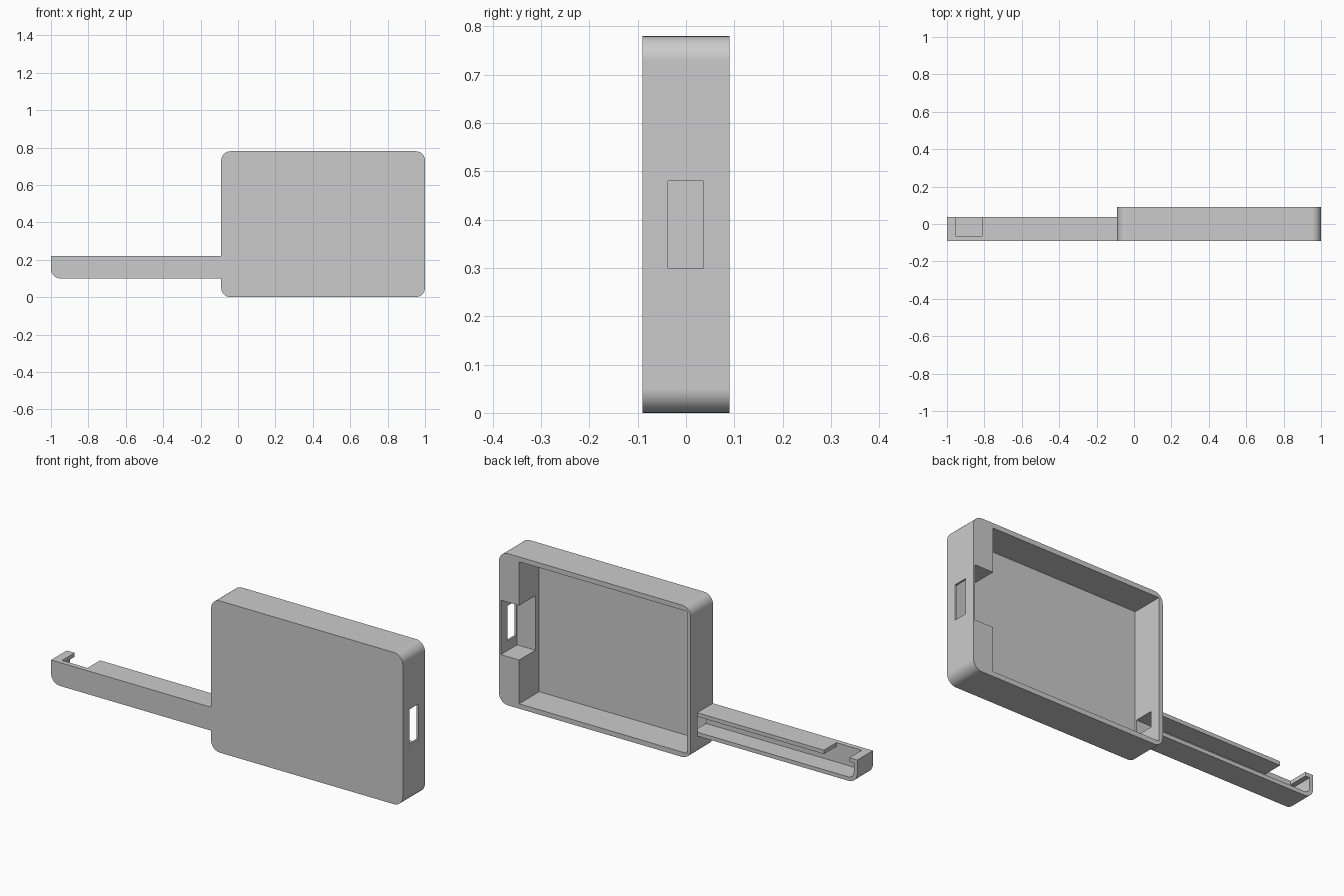
import bpy, bmesh, math

if "Cube" in bpy.data.objects:
    bpy.data.objects.remove(bpy.data.objects["Cube"], do_unlink=True)

grey = bpy.data.materials.new("plain grey plastic")
grey.use_nodes = True
grey.diffuse_color = (0.6, 0.6, 0.6, 1)
grey.node_tree.nodes["Principled BSDF"].inputs["Base Color"].default_value = (0.6, 0.6, 0.6, 1)


def block(name, x, y, z, radii=(0, 0, 0, 0), steps=8):
    """Block along y; radii round the low-x/low-z corner first, then anticlockwise."""
    corners = [(x[0], z[0], 1, 1), (x[1], z[0], -1, 1), (x[1], z[1], -1, -1), (x[0], z[1], 1, -1)]
    outline = []
    for i, (cx, cz, sx, sz) in enumerate(corners):
        r = radii[i]
        if r == 0:
            outline.append((cx, cz))
            continue
        for k in range(steps + 1):
            a = math.pi + (i + k / steps) * math.pi / 2
            outline.append((cx + r * (sx + math.cos(a)), cz + r * (sz + math.sin(a))))
    bm = bmesh.new()
    face = bm.faces.new([bm.verts.new((px, y[0], pz)) for px, pz in outline])
    side = bmesh.ops.extrude_face_region(bm, geom=[face])
    moved = [v for v in side["geom"] if isinstance(v, bmesh.types.BMVert)]
    bmesh.ops.translate(bm, verts=moved, vec=(0, y[1] - y[0], 0))
    bmesh.ops.recalc_face_normals(bm, faces=bm.faces)
    mesh = bpy.data.meshes.new(name)
    bm.to_mesh(mesh)
    bm.free()
    obj = bpy.data.objects.new(name, mesh)
    mesh.materials.append(grey)
    bpy.context.collection.objects.link(obj)
    return obj


def combine(target, tool, operation):
    """Apply a boolean and discard the tool object."""
    mod = target.modifiers.new("cut", "BOOLEAN")
    mod.operation, mod.object, mod.solver = operation, tool, "EXACT"
    bpy.context.view_layer.objects.active = target
    bpy.ops.object.modifier_apply(modifier=mod.name)
    bpy.data.objects.remove(tool, do_unlink=True)


FRONT, BACK, BEYOND = -0.09, 0.09, 0.2
R = 0.05

# Rounded case and the side arm that grows out of it
case = block("case_with_arm", (-0.09, 1), (FRONT, BACK), (0, 0.78), (R, R, R, R))
arm = block("arm", (-1, -0.08), (FRONT, 0.037), (0.1, 0.22), (R, 0, 0, 0))
combine(case, arm, "UNION")

cutters = [
    # main cavity, open at the back
    block("cavity", (-0.068, 0.886), (-0.073, BEYOND), (0.025, 0.755)),
    # port recess in the thick end wall and its slot through the outside
    block("port_recess", (0.8, 0.99), (-0.042, BEYOND), (0.25, 0.53)),
    block("port_slot", (0.95, 1.1), (-0.037, 0.036), (0.3, 0.48)),
    # passage through the case wall into the arm
    block("passage", (-0.15, -0.04), (-0.065, 0.037), (0.12, 0.2)),
    # channel along the arm, open at the back
    block("arm_channel", (-0.98, -0.09), (-0.065, BEYOND), (0.12, 0.2), (0.03, 0, 0, 0)),
    # notch in the top wall of the arm near its tip
    block("arm_notch", (-0.955, -0.81), (-0.065, BEYOND), (0.16, 0.3)),
]
# The channel must stop at the outside of the case
keep = block("channel_limit", (-0.0901, 0.1), (0.037, 0.3), (0.05, 0.25))
combine(cutters[4], keep, "DIFFERENCE")
for cutter in cutters:
    combine(case, cutter, "DIFFERENCE")

# Smooth the rounded corners and keep the flats flat
bpy.ops.object.select_all(action="DESELECT")
case.select_set(True)
bpy.context.view_layer.objects.active = case
bpy.ops.object.shade_smooth_by_angle(angle=math.radians(30))
weighted = case.modifiers.new("even_normals", "WEIGHTED_NORMAL")
weighted.keep_sharp = True
